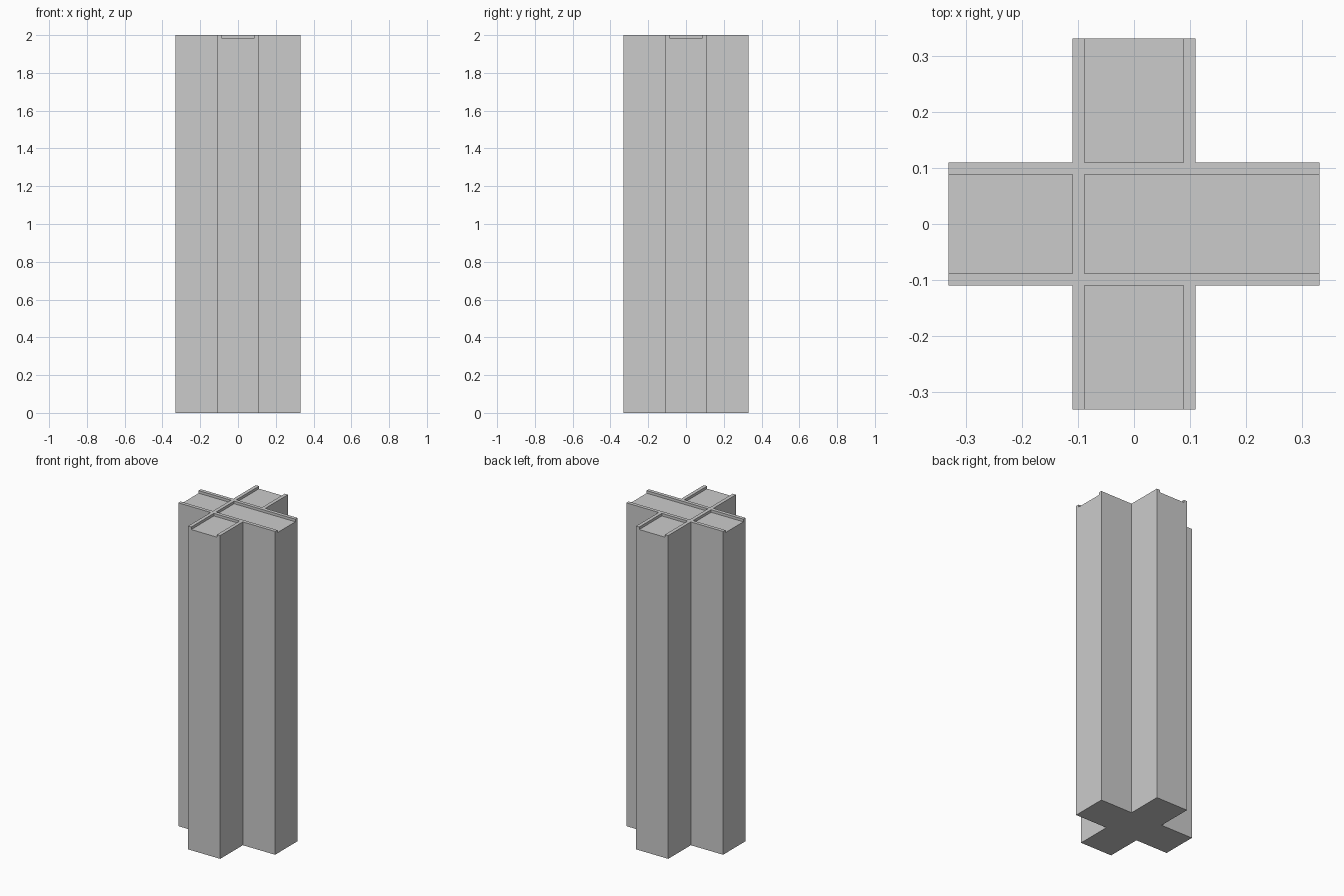
import bpy, bmesh

if "Cube" in bpy.data.objects:
    bpy.data.objects.remove(bpy.data.objects["Cube"])

ARM, HALF, RIM = 0.331, 0.11, 0.022   # arm reach, arm half width, rim thickness
TOP, FLOOR = 2.0, 1.984               # rim top and recessed floor heights
IN = HALF - RIM


def prism(name, outline, z0, z1):
    bm = bmesh.new()
    face = bm.faces.new([bm.verts.new((x, y, z0)) for x, y in outline])
    ext = bmesh.ops.extrude_face_region(bm, geom=[face])
    for v in ext["geom"]:
        if isinstance(v, bmesh.types.BMVert):
            v.co.z = z1
    bmesh.ops.recalc_face_normals(bm, faces=bm.faces)
    mesh = bpy.data.meshes.new(name)
    bm.to_mesh(mesh)
    bm.free()
    ob = bpy.data.objects.new(name, mesh)
    bpy.context.collection.objects.link(ob)
    return ob


# Cross-shaped column: one corner of the profile turned four times
outline = []
corner = [(ARM, -HALF), (ARM, HALF), (HALF, HALF)]
for _ in range(4):
    outline += corner
    corner = [(-y, x) for x, y in corner]
column = prism("cross_column", outline, 0, TOP)

# Open-ended shallow pockets in the top; the right one includes the centre
END = ARM + 0.1
pockets = [
    (-IN, IN, HALF, END),
    (-IN, IN, -END, -HALF),
    (-END, -HALF, -IN, IN),
    (-IN, END, -IN, IN),
]
cutters = []
for x0, x1, y0, y1 in pockets:
    cut = prism("pocket_cutter", [(x0, y0), (x1, y0), (x1, y1), (x0, y1)],
                FLOOR, TOP + 0.1)
    cut.hide_render = True
    cutters.append(cut)
    mod = column.modifiers.new("pocket", 'BOOLEAN')
    mod.operation = 'DIFFERENCE'
    mod.solver = 'EXACT'
    mod.object = cut

# Bake the cuts and remove the cutters
bpy.context.view_layer.objects.active = column
for mod in list(column.modifiers):
    bpy.ops.object.modifier_apply(modifier=mod.name)
for cut in cutters:
    bpy.data.objects.remove(cut, do_unlink=True)
